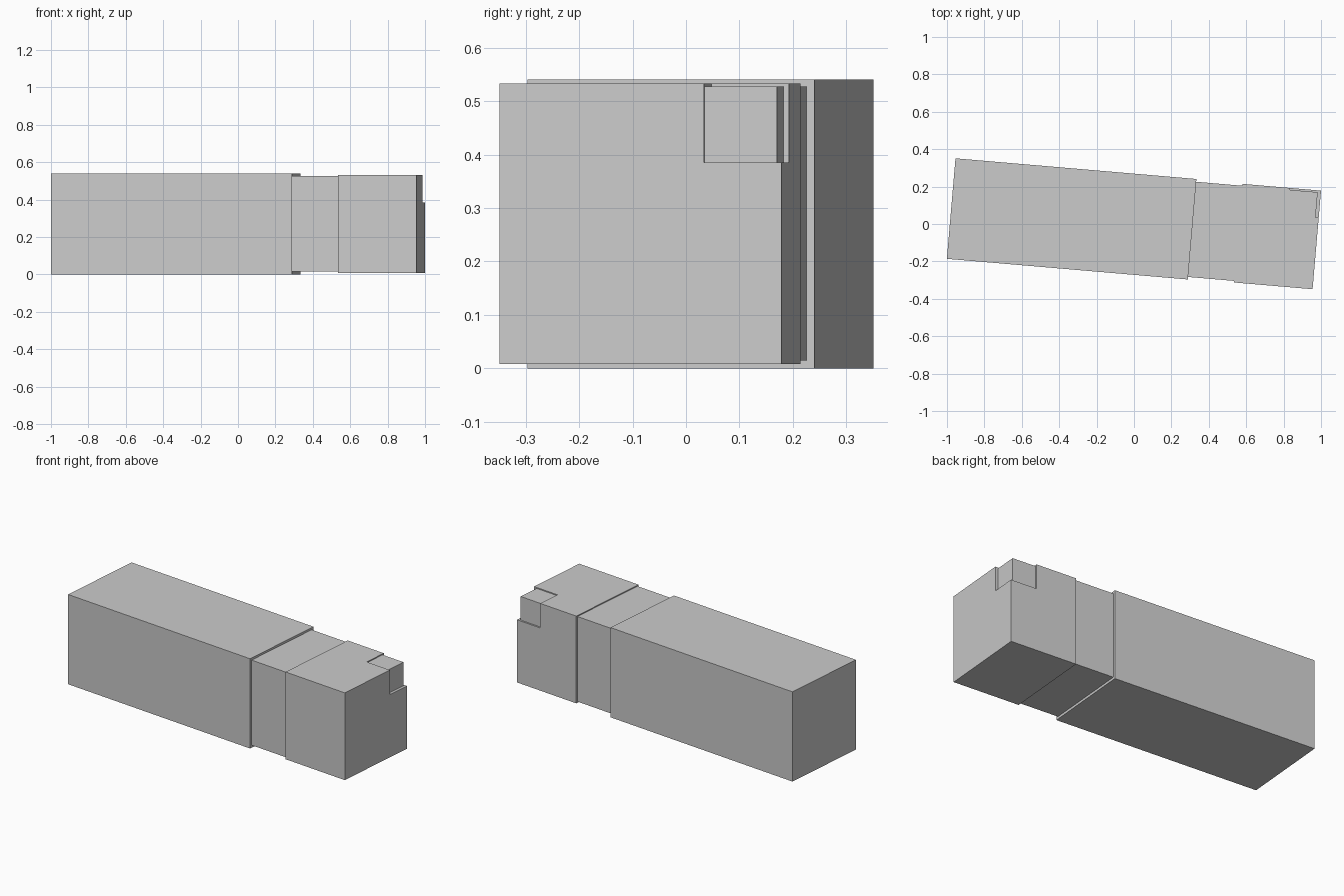
import bpy
import math
from mathutils import Matrix

if "Cube" in bpy.data.objects:
    bpy.data.objects.remove(bpy.data.objects["Cube"])

# Long axis is turned slightly about z; parts are laid out as (along, across, up)
FRAME = Matrix.Translation((-0.9775, 0.0825, 0)) @ Matrix.Rotation(math.radians(-4.9), 4, 'Z')


def box(name, s, t, z):
    """Box spanning the given ranges along, across and up in the turned frame."""
    bpy.ops.mesh.primitive_cube_add(size=1)
    ob = bpy.context.object
    ob.name = name
    mid = [(a + b) / 2 for a, b in (s, t, z)]
    dims = [b - a for a, b in (s, t, z)]
    ob.data.transform(FRAME @ Matrix.Translation(mid) @ Matrix.Diagonal((*dims, 1)))
    return ob


# Main body
box("body", (0, 1.293), (-0.2695, 0.2695), (0, 0.54))

# Inner core: seen as the neck and again inside the corner cut-out
box("inner_core", (1.28, 1.945), (-0.256, 0.2545), (0.015, 0.527))

# End cap with a cut-out at its top back corner
cap = box("end_cap", (1.541, 1.962), (-0.2645, 0.2645), (0.008, 0.533))
cutter = box("corner_cutter", (1.797, 2.1), (0.119, 0.4), (0.385, 0.7))
cutter.hide_render = True
mod = cap.modifiers.new("corner_cut", 'BOOLEAN')
mod.operation = 'DIFFERENCE'
mod.solver = 'EXACT'
mod.object = cutter
bpy.context.view_layer.objects.active = cap
bpy.ops.object.modifier_apply(modifier=mod.name)
bpy.data.objects.remove(cutter)
